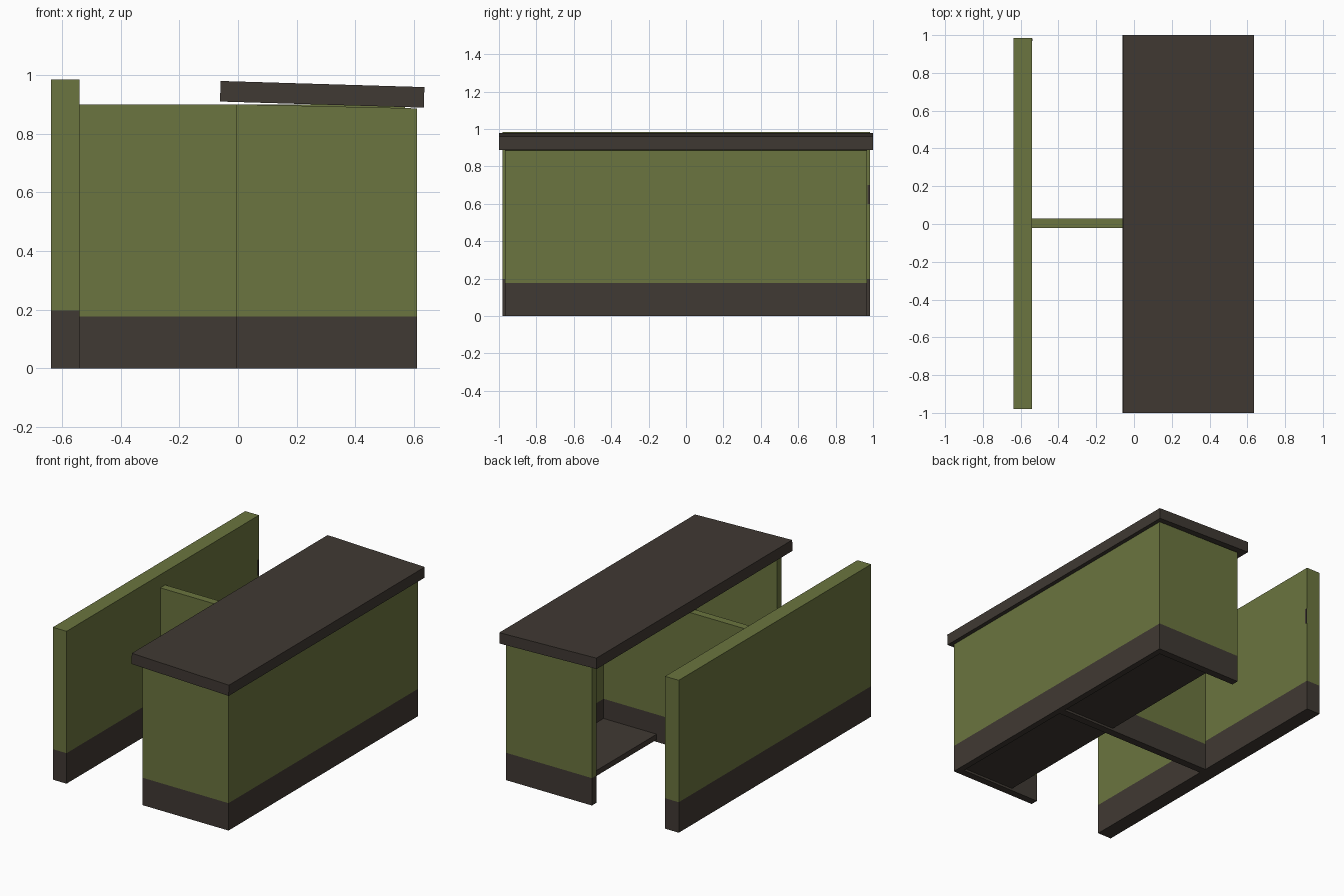
import bpy, bmesh, math

if "Cube" in bpy.data.objects:
    bpy.data.objects.remove(bpy.data.objects["Cube"])


def material(name, rgb):
    m = bpy.data.materials.new(name)
    m.diffuse_color = (*rgb, 1)
    m.use_nodes = True
    m.node_tree.nodes["Principled BSDF"].inputs["Base Color"].default_value = m.diffuse_color
    return m


OLIVE = material("olive_paint", (0.147, 0.178, 0.050))
DARK = material("dark_brown", (0.051, 0.041, 0.033))


def box(name, x, y, z, base=None, dark=False, slope=None):
    """Box from ranges; base = height of dark skirting; slope(x) = top height."""
    bm = bmesh.new()
    bmesh.ops.create_cube(bm, size=1)
    for v in bm.verts:
        v.co = [r[0] if c < 0 else r[1] for c, r in zip(v.co, (x, y, z))]
    if slope:
        for v in bm.verts:
            if v.co.z == max(z) or abs(v.co.z - z[1]) < 1e-5:
                v.co.z = slope(v.co.x)
    if base:
        bmesh.ops.bisect_plane(bm, geom=bm.verts[:] + bm.edges[:] + bm.faces[:],
                               plane_co=(0, 0, base), plane_no=(0, 0, 1))
    for f in bm.faces:
        low = base and f.calc_center_median().z < base
        f.material_index = 1 if dark or low else 0
    bmesh.ops.recalc_face_normals(bm, faces=bm.faces[:])
    me = bpy.data.meshes.new(name)
    bm.to_mesh(me)
    bm.free()
    me.materials.append(OLIVE)
    me.materials.append(DARK)
    ob = bpy.data.objects.new(name, me)
    bpy.context.collection.objects.link(ob)
    return ob


def under_top(x):
    return 0.906 - 0.03 * (x + 0.06)


# tall back wall with a small dark mark near its end
box("back_wall", (-0.638, -0.54), (-0.98, 0.985), (0, 0.985), base=0.197)
box("wall_mark", (-0.541, -0.537), (0.97, 0.983), (0.60, 0.70), dark=True)

# partition joining wall and counter
box("partition", (-0.54, 0.57), (-0.022, 0.028), (0, 0.9), base=0.177)

# counter body, one half on each side of the partition
for side, s in (("front", -1), ("rear", 1)):
    box("counter_panel_" + side, (0.57, 0.61), sorted((0, s * 0.968)), (0, 0.9),
        base=0.177, slope=lambda x: min(0.9, under_top(x)))
    box("counter_end_" + side, (-0.005, 0.57), sorted((s * 0.92, s * 0.968)), (0, 0.9),
        base=0.177, slope=lambda x: min(0.9, under_top(x)))
    inner = 0.028 if s > 0 else -0.022
    box("low_shelf_" + side, (0.19, 0.57), sorted((inner, s * 0.92)), (0.015, 0.05), dark=True)

# tilted countertop
top = box("countertop", (-0.3475, 0.3475), (-1, 1), (-0.035, 0.035), dark=True)
top.location = (0.287, 0, 0.934)
top.rotation_euler.y = math.atan(0.03)
